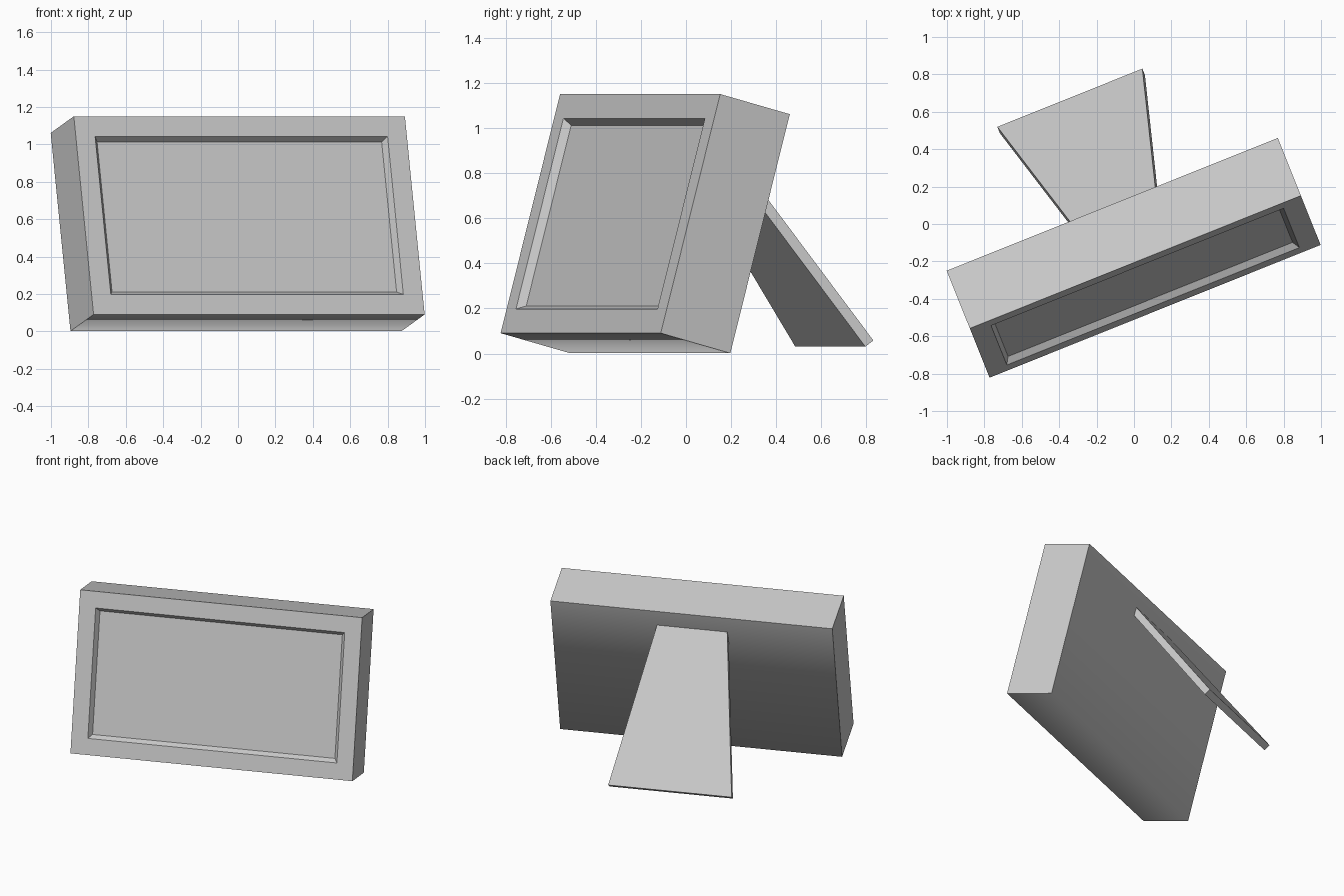
import bpy
import bmesh
from math import radians
from mathutils import Matrix, Vector

cube = bpy.data.objects.get("Cube")
if cube:
    bpy.data.objects.remove(cube, do_unlink=True)

YAW = radians(21.85)

grey = bpy.data.materials.new("plain_grey")
grey.use_nodes = True
colour = (0.6, 0.6, 0.6, 1)
grey.diffuse_color = colour
grey.node_tree.nodes["Principled BSDF"].inputs["Base Color"].default_value = colour


def finish(name, bm, location, tilt):
    """Turn a bmesh into an object, leaned back or forward and turned about z."""
    bmesh.ops.recalc_face_normals(bm, faces=bm.faces)
    mesh = bpy.data.meshes.new(name)
    bm.to_mesh(mesh)
    bm.free()
    mesh.materials.append(grey)
    obj = bpy.data.objects.new(name, mesh)
    bpy.context.collection.objects.link(obj)
    obj.matrix_world = (Matrix.Translation(location) @ Matrix.Rotation(YAW, 4, "Z")
                        @ Matrix.Rotation(radians(tilt), 4, "X"))
    return obj


def box(size, centre):
    bm = bmesh.new()
    bmesh.ops.create_cube(bm, size=1)
    bmesh.ops.scale(bm, vec=size, verts=bm.verts)
    bmesh.ops.translate(bm, vec=centre, verts=bm.verts)
    return bm


# Frame: a thick slab whose front has a bevelled, recessed panel
width, depth, height = 1.907, 0.344, 1.097
bm = box((width, depth, height), (0, depth / 2, 0))
bm.normal_update()
front = min(bm.faces, key=lambda f: f.calc_center_median().y)
bmesh.ops.inset_region(bm, faces=[front], thickness=0.157)
bmesh.ops.inset_region(bm, faces=[front], thickness=0.0325)
bmesh.ops.translate(bm, vec=(0, 0.035, 0), verts=front.verts)

# Only the edge between back and underside is shaded smooth
bm.normal_update()
for face in bm.faces:
    face.smooth = face.normal.y > 0.9 or face.normal.z < -0.9
for edge in bm.edges:
    middle = (edge.verts[0].co + edge.verts[1].co) / 2
    edge.smooth = (middle - Vector((0, depth, -height / 2))).length < 0.01
finish("frame", bm, (0.06, -0.335, 0.62), -15)

# Rear stand: a tapered board leaning against the back of the frame
foot_width, top_width, thickness, length = 0.835, 0.474, 0.047, 1.1
bm = box((foot_width, thickness, length), (0, -thickness / 2, length / 2))
for vert in bm.verts:
    if vert.co.z > length / 2:
        vert.co.x *= top_width / foot_width
finish("rear_stand", bm, (-0.343, 0.675, 0.058), 35.9)
